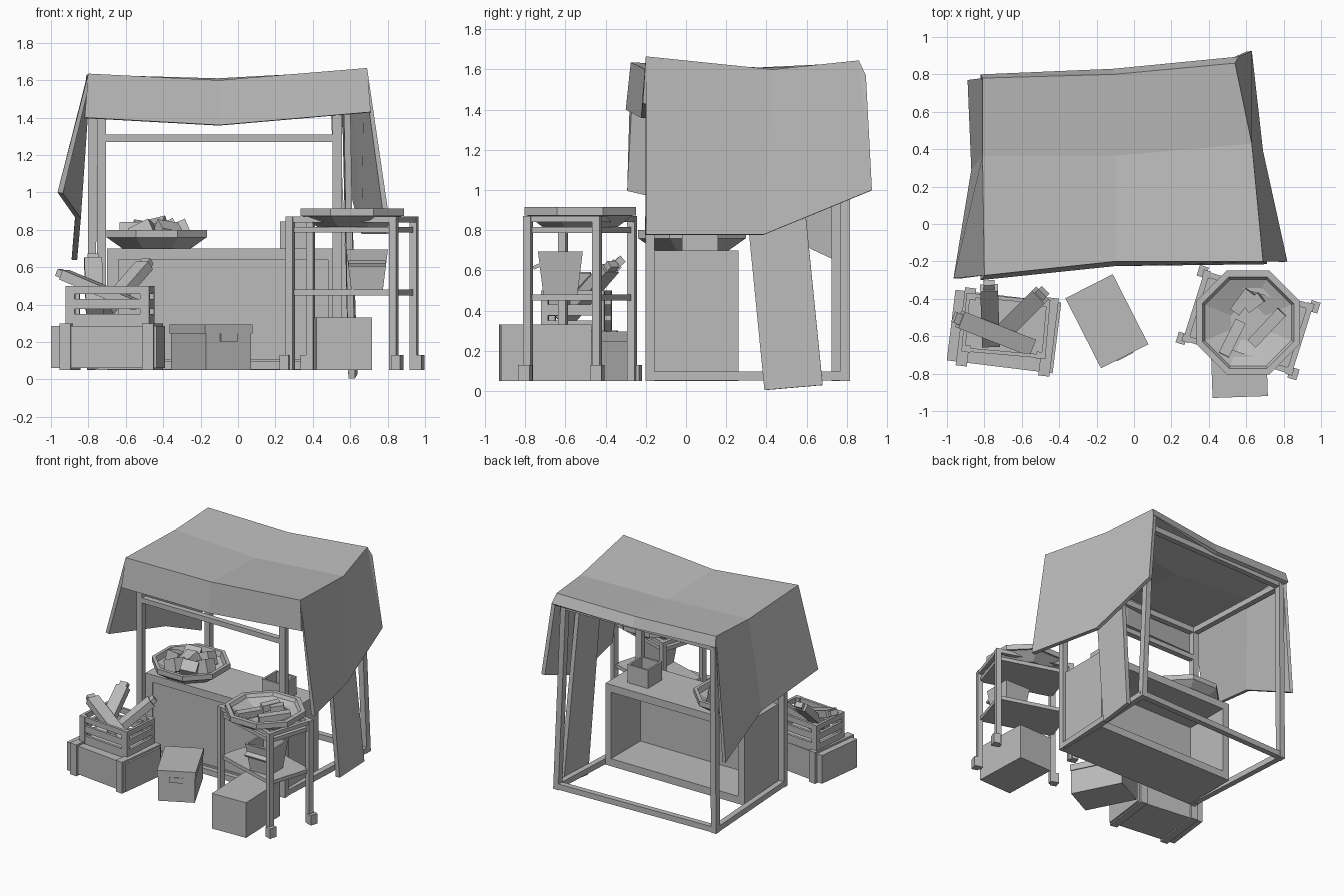
import bpy, bmesh, math, random
from mathutils import Matrix, Vector

old = bpy.data.objects.get("Cube")
if old:
    bpy.data.objects.remove(old, do_unlink=True)

grey = bpy.data.materials.new("plain_grey")
grey.use_nodes = True
grey.diffuse_color = (0.5, 0.5, 0.5, 1)
grey.node_tree.nodes["Principled BSDF"].inputs["Base Color"].default_value = (0.5, 0.5, 0.5, 1)


def finish(name, bm, loc=(0, 0, 0), turn=0):
    mesh = bpy.data.meshes.new(name)
    bm.to_mesh(mesh)
    bm.free()
    mesh.materials.append(grey)
    ob = bpy.data.objects.new(name, mesh)
    ob.location = loc
    ob.rotation_euler.z = math.radians(turn)
    bpy.context.collection.objects.link(ob)
    return ob


def add_box(bm, x0, x1, y0, y1, z0, z1):
    m = Matrix.Translation(((x0 + x1) / 2, (y0 + y1) / 2, (z0 + z1) / 2))
    m = m @ Matrix.Diagonal((x1 - x0, y1 - y0, z1 - z0, 1))
    bmesh.ops.create_cube(bm, size=1, matrix=m)


def boxes(name, spans, loc=(0, 0, 0), turn=0):
    bm = bmesh.new()
    for s in spans:
        add_box(bm, *s)
    return finish(name, bm, loc, turn)


def add_bar(bm, a, b, w, t):
    a, b = Vector(a), Vector(b)
    d = b - a
    m = Matrix.Translation((a + b) / 2) @ d.to_track_quat('Z', 'Y').to_matrix().to_4x4()
    bmesh.ops.create_cube(bm, size=1, matrix=m @ Matrix.Diagonal((w, t, d.length, 1)))


def bars(name, pairs, w, t):
    bm = bmesh.new()
    for a, b in pairs:
        add_bar(bm, a, b, w, t)
    return finish(name, bm)


def vessel(name, sides, profile, loc):
    """Revolved (radius, height) profile, closed at both ends."""
    bm = bmesh.new()
    rings = []
    for r, z in profile:
        ang = [2 * math.pi * (i + 0.5) / sides for i in range(sides)]
        rings.append([bm.verts.new((r * math.cos(a), r * math.sin(a), z)) for a in ang])
    for p, q in zip(rings, rings[1:]):
        for i in range(sides):
            j = (i + 1) % sides
            bm.faces.new((p[i], p[j], q[j], q[i]))
    bm.faces.new(rings[0][::-1])
    bm.faces.new(rings[-1])
    return finish(name, bm, loc)


# Stall frame: posts, ground rails, top rails and front crossbar
feet = [(-.73, -.18), (.53, -.18), (.58, .79), (-.785, .75)]
heads = [(-.73, -.18), (.53, -.18), (.515, .79), (-.775, .75)]
bars("frame_posts", [((*a, .05), (*b, 1.53)) for a, b in zip(feet, heads)], .05, .045)
for name, pts, z in (("ground_rails", feet, .075), ("top_rails", heads, 1.525)):
    bars(name, [((*a, z), (*b, z)) for a, b in zip(pts, pts[1:] + pts[:1])], .045, .045)
bars("front_crossbar", [((-.71, -.18, 1.29), (.51, -.18, 1.29))], .045, .04)

# Counter, open at the back, with a recessed front panel
boxes("counter", [(-.70, .53, -.165, .26, .64, .70), (-.70, .53, -.165, .26, .05, .11),
                  (-.70, -.64, -.165, .26, .11, .64), (.48, .53, -.165, .26, .11, .64),
                  (-.64, .48, -.155, -.11, .11, .64)])

# Cloth canopy: rows are front valance, front edge, middle, back edge, back lip
rows = [
    [None, (-.82, -.30, 1.40), (-.10, -.225, 1.36), (.71, -.215, 1.43), None],
    [(-.965, -.29, 1.0), (-.80, -.275, 1.635), (-.10, -.20, 1.60), (.69, -.20, 1.665), (.82, -.20, .78)],
    [(-.87, .29, .865), (-.81, .365, 1.61), (-.10, .365, 1.575), (.63, .43, 1.60), (.69, .39, .78)],
    [(-.89, .77, .64), (-.81, .78, 1.63), (-.11, .80, 1.61), (.54, .86, 1.645), (.63, .925, 1.0)],
    [None, (-.82, .80, 1.55), (-.11, .83, 1.53), (.56, .895, 1.57), None],
]
bm = bmesh.new()
grid = [[bm.verts.new(p) if p else None for p in row] for row in rows]
for lo, hi in zip(grid, grid[1:]):
    for i in range(4):
        quad = (lo[i], lo[i + 1], hi[i + 1], hi[i])
        if all(quad):
            bm.faces.new(quad)
bm.faces.new((grid[3][3], grid[3][4], grid[4][3]))
canopy = finish("canopy", bm)
mod = canopy.modifiers.new("thickness", 'SOLIDIFY')
mod.thickness = .03
mod.offset = -1

# Hanging side drape
bm = bmesh.new()
bm.faces.new([bm.verts.new(p) for p in
              ((.625, .39, .005), (.64, .68, .03), (.59, .53, 1.53), (.60, .24, 1.53))])
drape = finish("side_drape", bm)
drape.modifiers.new("thickness", 'SOLIDIFY').thickness = .035

# Tray of blocks on the counter
vessel("counter_tray", 8, [(.19, -.005), (.29, .06), (.29, .10), (.262, .10), (.25, .06), (.17, .02)],
       (-.435, .03, .70))
random.seed(4)
bm = bmesh.new()
for i in range(7):
    a, r = i * math.pi / 3, .125 if i < 6 else 0
    m = Matrix.Translation((-.44 + r * math.cos(a), .03 + r * math.sin(a), .78 if i < 6 else .80))
    for axis in 'XYZ':
        m = m @ Matrix.Rotation(random.uniform(-.5, .5), 4, axis)
    bmesh.ops.create_cube(bm, size=1, matrix=m @ Matrix.Diagonal((.12, .10, .10, 1)))
finish("tray_blocks", bm)

# Small open box on the counter
h, t = .09, .015
boxes("counter_box", [(-h, h, -h, h, 0, t), (-h, h, -h, t - h, t, .145), (-h, h, h - t, h, t, .145),
                      (-h, t - h, t - h, h - t, t, .145), (h - t, h, t - h, h - t, t, .145)], (.315, .07, .70))

# Display stand: legs, feet, plates and rails
stand, turn = (.61, -.527, 0), -17.5
legs = [(sx * .29, sy * .18) for sx in (-1, 1) for sy in (-1, 1)]
boxes("stand_legs", [(x - .02, x + .02, y - .02, y + .02, .05, .87) for x, y in legs], stand, turn)
boxes("stand_feet", [(x * 1.08 - .025, x * 1.08 + .025, y * 1.04 - .03, y * 1.04 + .03, .05, .13)
                     for x, y in legs], stand, turn)
boxes("stand_plates", [(-.29, .29, -.18, .18, z, z + .03) for z in (.45, .785)], stand, turn)
boxes("stand_rails", [(-.3, .3, s * .18 - .015, s * .18 + .015, .84, .87) for s in (-1, 1)]
      + [(s * .29 - .015, s * .29 + .015, -.18, .18, .84, .87) for s in (-1, 1)], stand, turn)
vessel("stand_tray", 8, [(.20, .815), (.285, .874), (.30, .874), (.30, .915), (.265, .915), (.25, .89), (.10, .83)],
       stand)
bars("stand_tray_roots", [((.48, -.70, .88), (.57, -.52, .87)), ((.63, -.64, .87), (.79, -.47, .885)),
                          ((.54, -.47, .87), (.62, -.36, .885)), ((.60, -.45, .87), (.68, -.39, .885))], .06, .05)

# Bucket with handle on the stand's shelf
vessel("bucket", 4, [(.12, 0), (.158, .215), (.138, .215), (.105, .02)], (.69, -.625, .48))
bars("bucket_handle", [((.69, -.76, .612), (.69, -.655, .658))], .2, .018)

# Plain box beside the stand
boxes("plain_box", [(-.148, .148, -.225, .225, .05, .33)], (.56, -.70, 0), 2)

# Lidded box with clasp
boxes("lidded_box", [(-.135, .135, -.205, .205, .05, .245), (-.142, .142, -.21, .21, .245, .295),
                     (-.05, .05, -.215, -.205, .203, .245)], (-.145, -.52, 0), 27)

# Large closed crate with battens
boxes("large_crate", [(-.285, .285, -.19, .19, .06, .285)]
      + [(x - .03, x + .03, -.21, .21, .05, .30) for x in (-.205, .24)], (-.695, -.575, 0), -7)

# Slatted crate on top
spans = [(-.22, .22, -.15, .15, 0, .02)]
for sx in (-1, 1):
    for sy in (-1, 1):
        spans.append((sx * .2 - .025, sx * .2 + .025, sy * .14 - .018, sy * .14 + .018, 0, .215))
for z0, z1 in ((0, .065), (.092, .145), (.172, .215)):
    for s in (-1, 1):
        spans.append((-.2, .2, s * .145 - .01, s * .145 + .01, z0, z1))
        spans.append((s * .215 - .01, s * .215 + .01, -.14, .14, z0, z1))
boxes("slatted_crate", spans, (-.685, -.545, .285), -5)

# Loaves standing in the slatted crate, each with a narrower tip
bm = bmesh.new()
for a, b in (((-.55, -.66, .40), (-.93, -.51, .56)), ((-.765, -.64, .36), (-.775, -.34, .635)),
             ((-.71, -.59, .37), (-.50, -.38, .61))):
    a, b = Vector(a), Vector(b)
    add_bar(bm, a, b, .095, .055)
    add_bar(bm, b, b + (b - a).normalized() * .035, .06, .04)
finish("loaves", bm)
